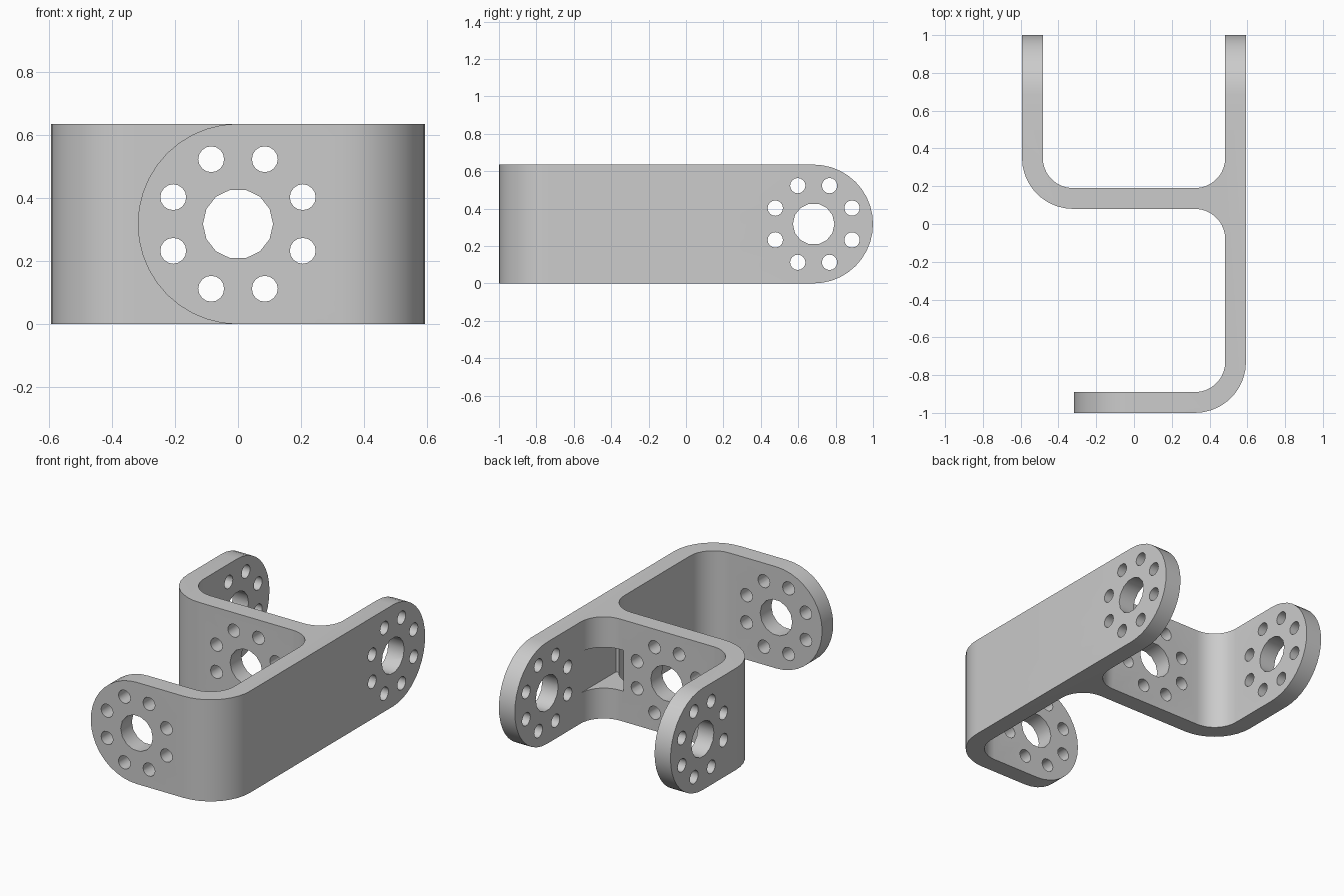
import bpy, bmesh
from math import pi, cos, sin, radians
from mathutils import Matrix

if "Cube" in bpy.data.objects:
    bpy.data.objects.remove(bpy.data.objects["Cube"], do_unlink=True)

HEIGHT = 0.635
MID = HEIGHT / 2
HALF = 0.593          # half width over the arms
WALL = 0.11           # plate thickness
INNER = HALF - WALL
BEND = 0.16           # inside bend radius
REACH = 1 - MID       # hole centre along the arms
WEB_F, WEB_B = 0.08, 0.19

grey = bpy.data.materials.new("bracket grey")
grey.use_nodes = True
colour = (0.6, 0.6, 0.6, 1)
grey.diffuse_color = colour
grey.node_tree.nodes["Principled BSDF"].inputs["Base Color"].default_value = colour


def arc(cx, cy, r, a0, a1, n=9):
    angles = [radians(a0 + (a1 - a0) * i / n) for i in range(n + 1)]
    return [(cx + r * cos(a), cy + r * sin(a)) for a in angles]


def prism(name, pts, lo, hi, axis="z"):
    """Extrude a 2D outline between lo and hi along an axis."""
    place = {"z": lambda u, v, w: (u, v, w),
             "x": lambda u, v, w: (w, u, v),
             "y": lambda u, v, w: (u, w, v)}[axis]
    bm = bmesh.new()
    face = bm.faces.new([bm.verts.new(place(u, v, lo)) for u, v in pts])
    ext = bmesh.ops.extrude_face_region(bm, geom=[face])
    moved = [e for e in ext["geom"] if isinstance(e, bmesh.types.BMVert)]
    bmesh.ops.translate(bm, verts=moved, vec=place(0, 0, hi - lo))
    bmesh.ops.recalc_face_normals(bm, faces=bm.faces)
    mesh = bpy.data.meshes.new(name)
    bm.to_mesh(mesh)
    bm.free()
    obj = bpy.data.objects.new(name, mesh)
    bpy.context.collection.objects.link(obj)
    return obj


def end_trim(centre, side):
    """Outline of the waste around a rounded plate end."""
    pts = [(0, -0.1), (0.5, -0.1), (0.5, HEIGHT + 0.1), (0, HEIGHT + 0.1)]
    pts += arc(0, MID, MID, 90, -90, 20)
    return [(centre + side * u, v) for u, v in pts]


def hole_outlines(centre):
    """Large centre bore with a ring of eight small holes."""
    yield arc(centre, MID, 0.111, 0, 360, 14)[:-1]
    for i in range(8):
        a = radians(22.5 + 45 * i)
        yield arc(centre + 0.222 * cos(a), MID + 0.222 * sin(a), 0.041, 0, 360, 16)[:-1]


# Bent plate outline seen from above
OUT = BEND + WALL
bend_x = INNER - BEND
outline = [(-MID, -1)]
outline += arc(bend_x, -1 + OUT, OUT, -90, 0)
outline += [(HALF, 1), (INNER, 1)]
outline += arc(bend_x, WEB_B + BEND, BEND, 0, -90)
outline += arc(-bend_x, WEB_B + BEND, BEND, -90, -180)
outline += [(-INNER, 1), (-HALF, 1)]
outline += arc(-bend_x, WEB_F + OUT, OUT, 180, 270)
outline += arc(bend_x, WEB_F - BEND, BEND, 90, 0)
outline += arc(bend_x, -1 + WALL + BEND, BEND, 0, -90)
outline += [(-MID, -1 + WALL)]
bracket = prism("bracket", outline, 0, HEIGHT)
bracket.data.materials.append(grey)

# Rounded ends, bolt holes and the relief pocket in the inner corner
cutters = [prism("arm_end_cutter", end_trim(REACH, 1), -1, 1, "x"),
           prism("front_end_cutter", end_trim(0, -1), -1.2, -0.6, "y"),
           prism("pocket_cutter", [(0.3, 0.0), (INNER, 0.0), (INNER, 0.4), (0.3, 0.4)],
                 0.19, 0.445)]
for pts in hole_outlines(REACH):
    cutters.append(prism("arm_hole_cutter", pts, -1, 1, "x"))
for pts in hole_outlines(0):
    cutters.append(prism("plate_hole_cutter", pts, -1.2, 0.5, "y"))

for cutter in cutters:
    cutter.hide_render = True
    mod = bracket.modifiers.new("cut", "BOOLEAN")
    mod.operation = "DIFFERENCE"
    mod.solver = "EXACT"
    mod.object = cutter

# Bake the cuts and remove the helpers
bpy.context.view_layer.update()
deps = bpy.context.evaluated_depsgraph_get()
final = bpy.data.meshes.new_from_object(bracket.evaluated_get(deps))
bracket.modifiers.clear()
bracket.data = final
for cutter in cutters:
    bpy.data.objects.remove(cutter, do_unlink=True)

bpy.ops.object.select_all(action="DESELECT")
bracket.select_set(True)
bpy.context.view_layer.objects.active = bracket
bpy.ops.object.shade_smooth_by_angle(angle=radians(35))
